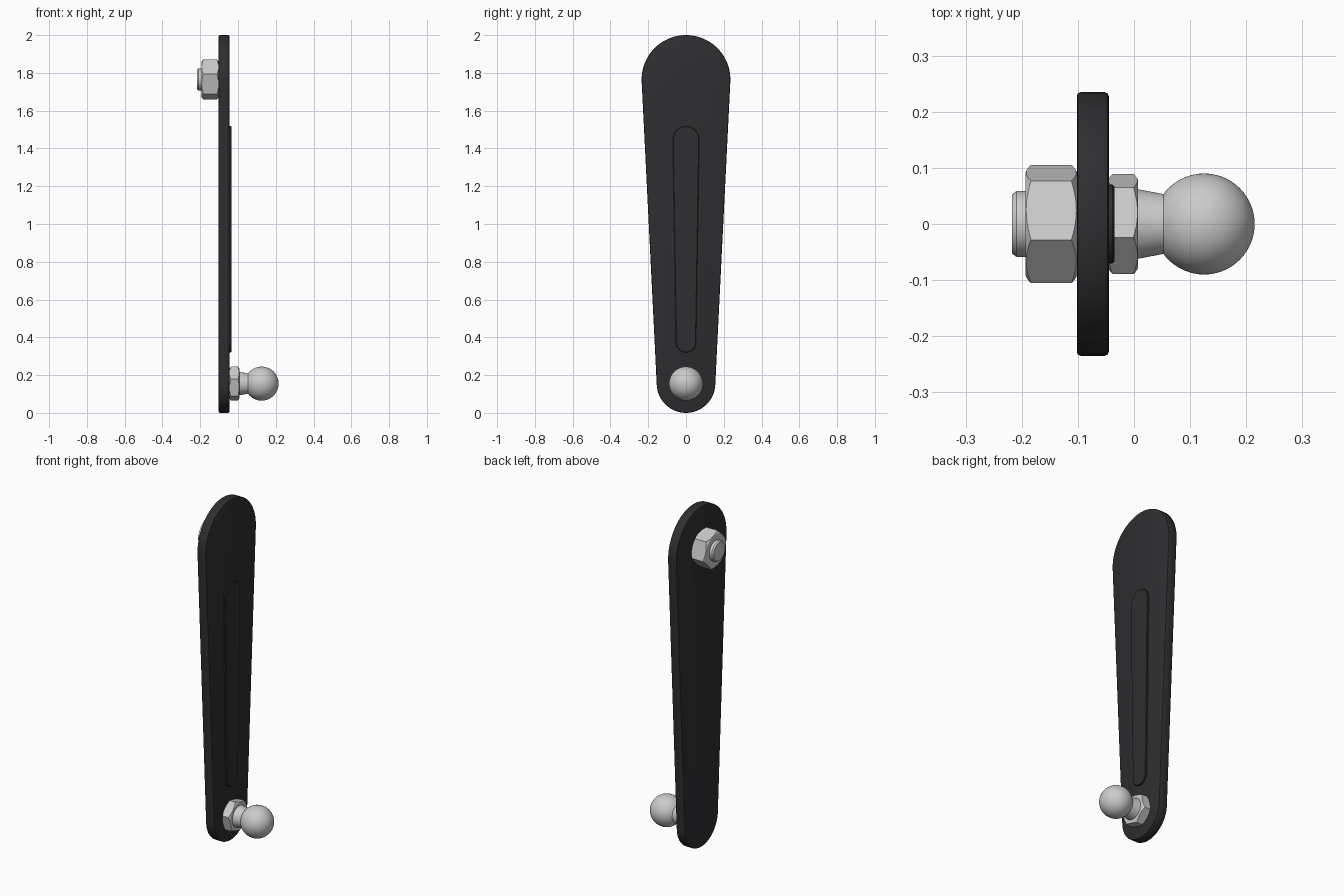
import bpy, bmesh, math
from math import sin, cos, pi, radians

if "Cube" in bpy.data.objects:
    bpy.data.objects.remove(bpy.data.objects["Cube"])

LOW, HIGH = 0.155, 1.765   # heights of the two pivot centres


def material(name, color):
    m = bpy.data.materials.new(name)
    m.diffuse_color = color
    m.use_nodes = True
    m.node_tree.nodes["Principled BSDF"].inputs["Base Color"].default_value = m.diffuse_color
    return m


black = material("black_coating", (0.028, 0.028, 0.031, 1))


def loft(name, rings, mat=None, angle=30):
    """Skin a list of closed point rings and cap both ends."""
    bm = bmesh.new()
    vs = [[bm.verts.new(p) for p in ring] for ring in rings]
    n = len(vs[0])
    for a, b in zip(vs, vs[1:]):
        for i in range(n):
            j = (i + 1) % n
            bm.faces.new((a[i], a[j], b[j], b[i]))
    bm.faces.new(vs[0][::-1])
    bm.faces.new(vs[-1])
    bmesh.ops.recalc_face_normals(bm, faces=bm.faces)
    me = bpy.data.meshes.new(name)
    bm.to_mesh(me)
    bm.free()
    ob = bpy.data.objects.new(name, me)
    bpy.context.collection.objects.link(ob)
    if mat:
        me.materials.append(mat)
    bpy.ops.object.select_all(action='DESELECT')
    ob.select_set(True)
    bpy.context.view_layer.objects.active = ob
    bpy.ops.object.shade_smooth_by_angle(angle=radians(angle))
    return ob


def tapered_ring(x, z0, r0, z1, r1, inset=0, n=40):
    """Outline of two different circles joined by their tangents."""
    t = math.asin((r1 - r0) / (z1 - z0))
    pts = []
    for i in range(n + 1):
        a = -t + (pi + 2 * t) * i / n
        pts.append((x, (r1 - inset) * cos(a), z1 + (r1 - inset) * sin(a)))
    for i in range(n + 1):
        a = pi + t + (pi - 2 * t) * i / n
        pts.append((x, (r0 - inset) * cos(a), z0 + (r0 - inset) * sin(a)))
    return pts


def lathe(name, z, profile, n=64):
    """Revolve (x, radius) pairs around a horizontal axis at height z."""
    return loft(name, [[(x, r * cos(2 * pi * i / n), z + r * sin(2 * pi * i / n))
                        for i in range(n)] for x, r in profile])


def hex_nut(name, z, x0, x1, radius, turn=45, per_side=12):
    """Hexagon with conical chamfers on both ends."""
    flat = radius * cos(pi / 6)
    face_r = flat * 0.985
    rings = [[], [], [], []]
    for i in range(6 * per_side):
        side, k = divmod(i, per_side)
        # even steps along each straight side
        s = (k / per_side - 0.5) * radius
        local = math.atan2(s, flat)
        r = math.hypot(s, flat)
        a = radians(turn + 30 + 60 * side) + local
        d = (r - face_r) * 0.6
        for ring, x, rr in zip(rings, (x0, x0 + d, x1 - d, x1), (face_r, r, r, face_r)):
            ring.append((x, rr * cos(a), z + rr * sin(a)))
    return loft(name, rings, angle=20)


# Tapered arm with softened edges
b = 0.007
arm = (LOW, 0.155, HIGH, 0.235)
loft("arm_plate", [tapered_ring(x, *arm, inset=i) for x, i in (
    (-0.102, b), (-0.100, 0.3 * b), (-0.102 + b, 0), (-0.045 - b, 0),
    (-0.047, 0.3 * b), (-0.045, b))], black)

# Raised rib on the ball side
rib = (0.373, 0.053, 1.448, 0.070)
loft("raised_rib", [tapered_ring(x, *rib, inset=i) for x, i in (
    (-0.060, 0), (-0.038, 0), (-0.035, 0.003))], black)

# Upper nut and threaded end on the back side
hex_nut("upper_nut", HIGH, -0.193, -0.102, 0.109)
lathe("upper_stud", HIGH, [(-0.217, 0.053), (-0.209, 0.059), (-0.150, 0.059)])

# Ball stud at the lower end
hex_nut("lower_nut", LOW, -0.046, 0.007, 0.0925)
lathe("ball_neck", LOW, [(-0.02, 0.066), (0.007, 0.062), (0.054, 0.053), (0.08, 0.053)])
lathe("ball", LOW, [(0.125 - 0.09 * cos(pi * i / 32), 0.09 * sin(pi * i / 32))
                    for i in range(1, 32)])
